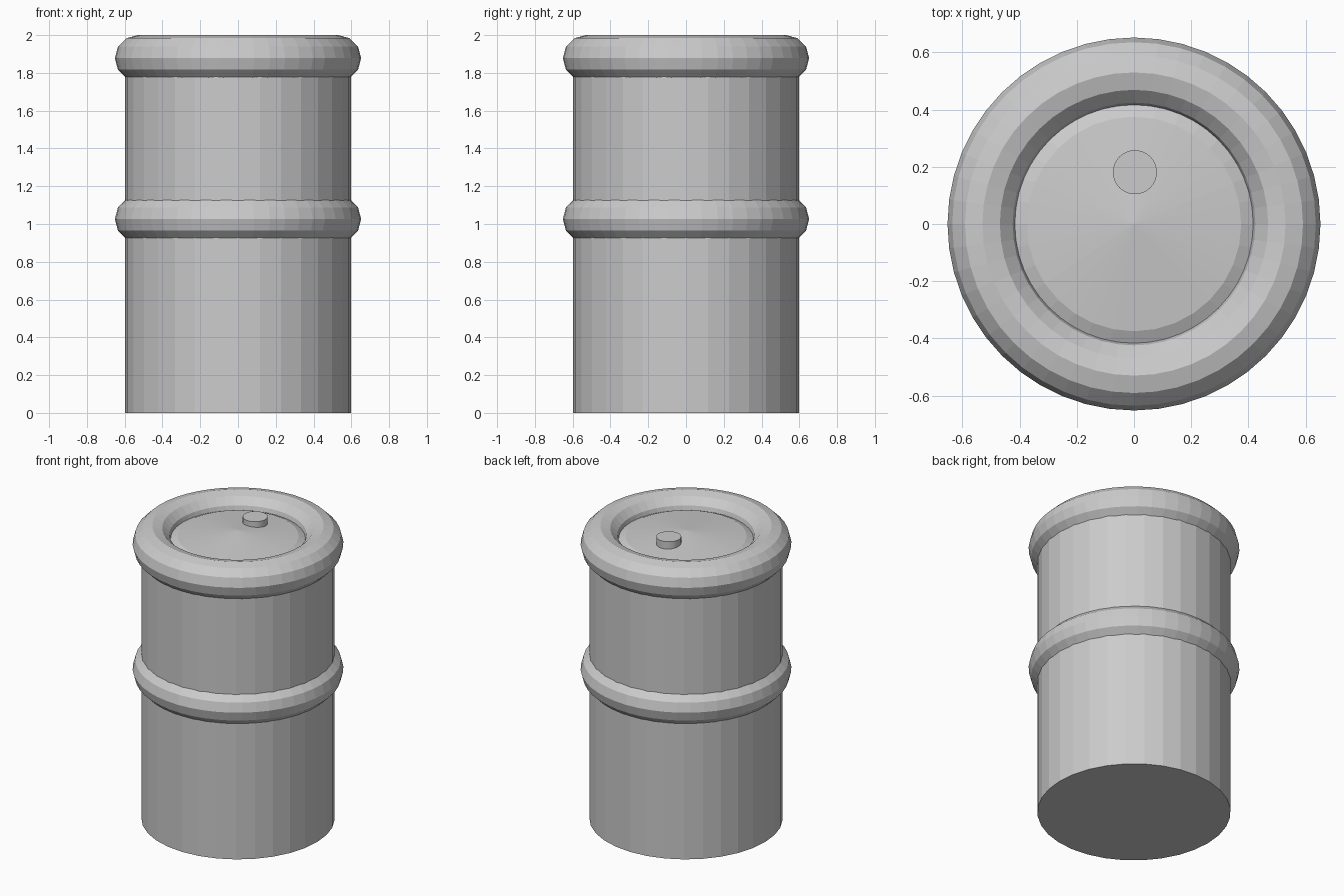
import bpy
import math

if "Cube" in bpy.data.objects:
    bpy.data.objects.remove(bpy.data.objects["Cube"])

# One plain grey for the whole drum
grey = bpy.data.materials.new("plain_grey")
grey.diffuse_color = (0.6, 0.6, 0.6, 1.0)
grey.use_nodes = True
grey.node_tree.nodes["Principled BSDF"].inputs["Base Color"].default_value = grey.diffuse_color


def finish(name):
    obj = bpy.context.object
    obj.name = name
    obj.data.materials.append(grey)
    return obj


def cylinder(name, radius, z0, z1, x=0.0, y=0.0):
    bpy.ops.mesh.primitive_cylinder_add(
        vertices=32, radius=radius, depth=z1 - z0, location=(x, y, (z0 + z1) / 2))
    return finish(name)


def ring(name, z):
    bpy.ops.mesh.primitive_torus_add(
        major_segments=48, minor_segments=12, major_radius=0.53,
        minor_radius=0.122, location=(0, 0, z))
    return finish(name)


def lathe(name, profile, apex_z, n=32):
    # Fan cap followed by rings going outwards
    verts = [(0, 0, apex_z)]
    for r, z in profile:
        verts += [(r * math.cos(2 * math.pi * i / n),
                   r * math.sin(2 * math.pi * i / n), z) for i in range(n)]
    faces = [(0, 1 + i, 1 + (i + 1) % n) for i in range(n)]
    for k in range(len(profile) - 1):
        a, b = 1 + k * n, 1 + (k + 1) * n
        faces += [(a + i, b + i, b + (i + 1) % n, a + (i + 1) % n) for i in range(n)]
    mesh = bpy.data.meshes.new(name)
    mesh.from_pydata(verts, [], faces)
    obj = bpy.data.objects.new(name, mesh)
    bpy.context.collection.objects.link(obj)
    mesh.materials.append(grey)
    return obj


# Drum wall, plain flat base
cylinder("drum_body", 0.598, 0.0, 1.88)

# Rounded hoops: middle and top rim
ring("middle_hoop", 1.026)
ring("top_rim", 1.878)

# Slightly domed lid inside the rim
lathe("lid", [(0.375, 1.93), (0.44, 1.90)], 1.968)

# Small plug on the lid
cylinder("lid_plug", 0.077, 1.92, 1.993, 0.003, 0.181)
